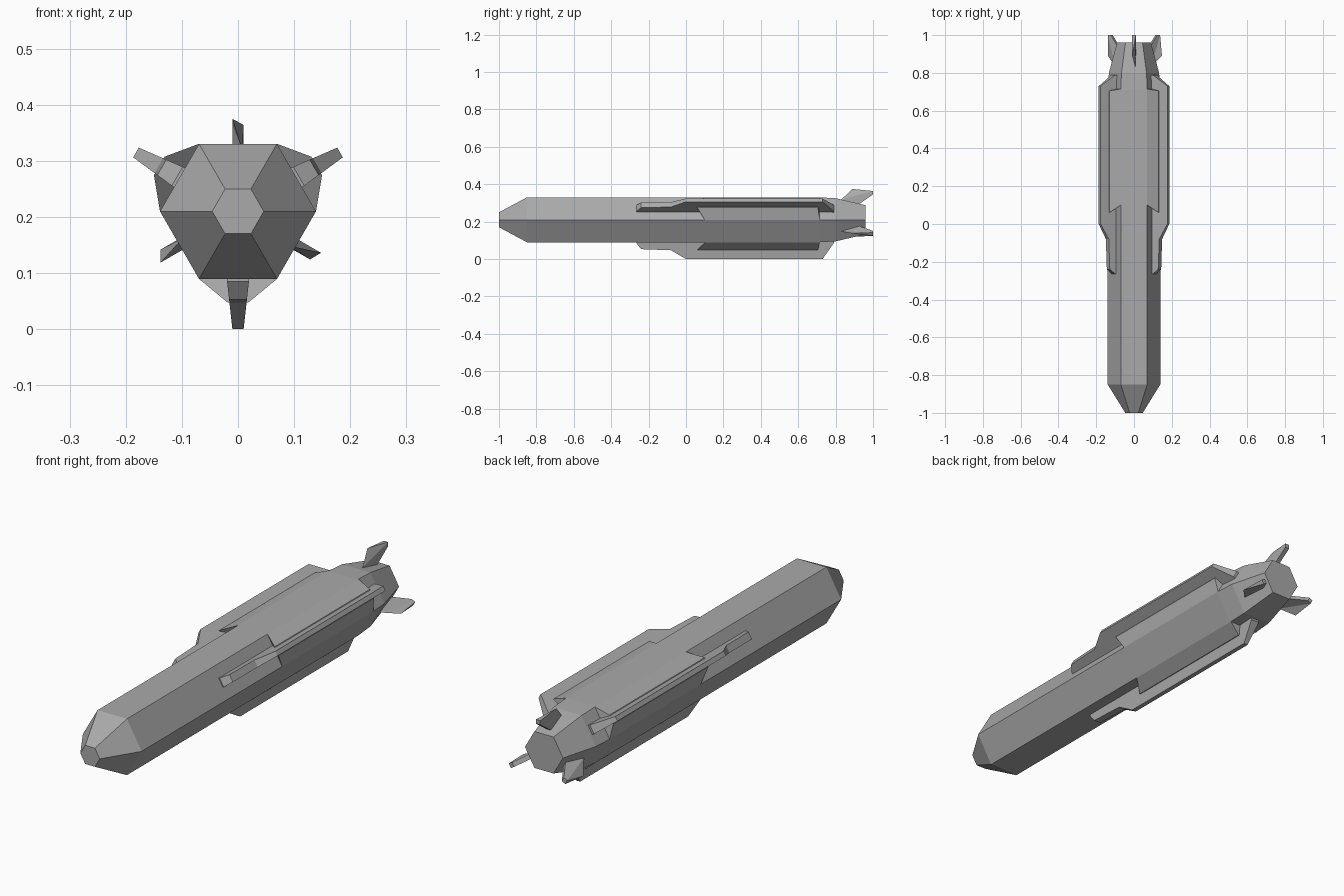
import bpy, bmesh, math
from mathutils import Matrix, Vector

cube = bpy.data.objects.get("Cube")
if cube:
    bpy.data.objects.remove(cube, do_unlink=True)

AXIS_Z = 0.21
R = 0.139                      # hull corner radius
FLAT = R * math.cos(math.pi / 6)

grey = bpy.data.materials.new("hull grey")
grey.use_nodes = True
colour = (0.4, 0.4, 0.4, 1)
grey.diffuse_color = colour
grey.node_tree.nodes["Principled BSDF"].inputs["Base Color"].default_value = colour


def finish(name, bm, angle=0):
    """Spin a part about the hull axis and link it as an object."""
    bmesh.ops.recalc_face_normals(bm, faces=bm.faces)
    spin = Matrix.Rotation(math.radians(angle), 4, 'Y')
    bm.transform(Matrix.Translation((0, 0, AXIS_Z)) @ spin)
    mesh = bpy.data.meshes.new(name)
    bm.to_mesh(mesh)
    bm.free()
    mesh.materials.append(grey)
    obj = bpy.data.objects.new(name, mesh)
    bpy.context.collection.objects.link(obj)
    return obj


def loft(sections):
    """Join equal-length closed rings of points and cap both ends."""
    bm = bmesh.new()
    rings = [[bm.verts.new(p) for p in s] for s in sections]
    n = len(rings[0])
    for a, b in zip(rings, rings[1:]):
        for i in range(n):
            j = (i + 1) % n
            bm.faces.new((a[i], a[j], b[j], b[i]))
    bm.faces.new(rings[0])
    bm.faces.new(rings[-1])
    return bm


def hexagon(y, r):
    return [Vector((r * math.cos(k * math.pi / 3), y, r * math.sin(k * math.pi / 3)))
            for k in range(6)]


# Six-sided hull with tapered nose and tail
hull_profile = [(-1, 0.046), (-0.85, R), (0.71, R), (0.8, 0.133), (0.96, 0.09)]
finish("hull", loft([hexagon(y, r) for y, r in hull_profile]))

# Strake outline (length, radius); the blade narrows outward
strake_outline = [(-0.265, 0.1), (-0.265, 0.125), (-0.24, 0.157), (-0.08, 0.163),
                  (0, 0.21), (0.73, 0.21), (0.79, 0.125), (0.79, 0.1)]


def strake():
    def half_width(r):
        return 0.02 - 0.01 * (r - FLAT) / (0.21 - FLAT)
    return loft([[Vector((s * half_width(r), y, r)) for y, r in strake_outline]
                 for s in (-1, 1)])


# Sloped fairing that blends the strake into one hull face
def fairing():
    def section(y_edge, y_mid):
        outer = [(-R / 2, FLAT, y_edge), (-0.019, 0.162, y_mid),
                 (0.019, 0.162, y_mid), (R / 2, FLAT, y_edge)]
        return [Vector((x, y, z)) for x, z, y in outer]
    return loft([section(0.1, 0.06), section(0.715, 0.705)])


# Wedge tail fin: slanted sharp leading edge, thick trailing end
def tail_fin():
    bm = bmesh.new()
    points = [(0.008, 0.83, 0.108), (-0.01, 0.89, 0.165),
              (-0.01, 1, 0.154), (0.01, 1, 0.154),
              (-0.01, 1, 0.136), (0.01, 1, 0.136),
              (-0.01, 0.92, 0.08), (0.01, 0.92, 0.08)]
    v = [bm.verts.new(p) for p in points]
    for f in [(1, 2, 3), (2, 4, 5, 3), (4, 6, 7, 5),
              (0, 1, 2), (0, 2, 4, 6), (1, 0, 3), (0, 7, 5, 3), (0, 6, 7)]:
        bm.faces.new([v[i] for i in f])
    return bm


# Three strakes with fairings, and three fins on the faces between them
for place, angle in (("bottom", 180), ("left", 60), ("right", -60)):
    finish(place + "_strake", strake(), angle)
    finish(place + "_fairing", fairing(), angle)
for place, angle in (("top", 0), ("lower_left", 120), ("lower_right", -120)):
    finish(place + "_tail_fin", tail_fin(), angle)
